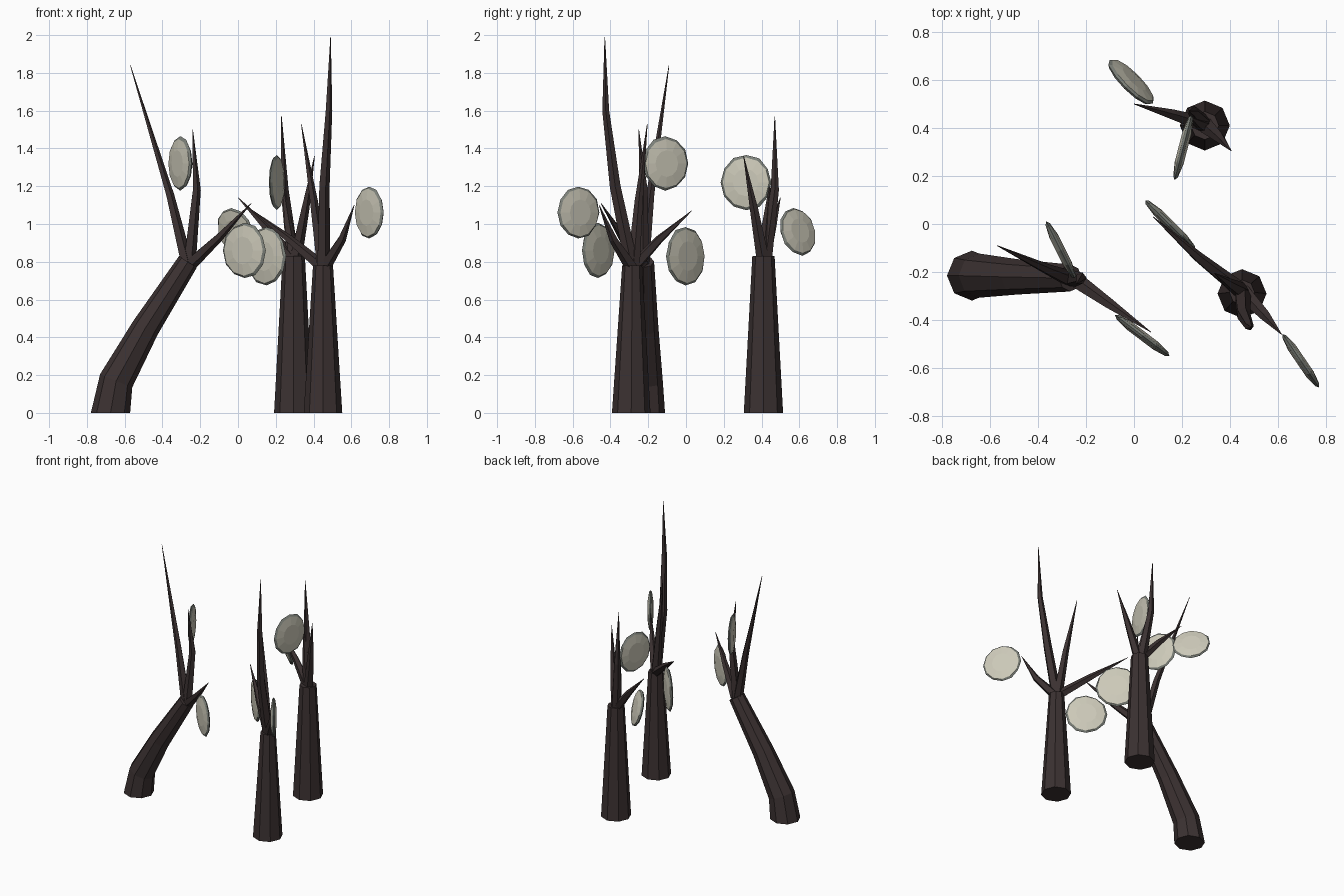
import bpy, bmesh, math, random
from mathutils import Vector

if "Cube" in bpy.data.objects:
    bpy.data.objects.remove(bpy.data.objects["Cube"])

random.seed(4)


def material(name, rgb):
    m = bpy.data.materials.new(name)
    m.diffuse_color = (*rgb, 1)
    m.use_nodes = True
    m.node_tree.nodes["Principled BSDF"].inputs["Base Color"].default_value = m.diffuse_color
    return m


BARK = material("dark bark", (0.044, 0.031, 0.031))
LEAF = material("pale leaf", (0.60, 0.58, 0.48))
RIM = material("grey leaf rim", (0.20, 0.215, 0.19))


def finish(name, bm, mats):
    bmesh.ops.recalc_face_normals(bm, faces=bm.faces)
    mesh = bpy.data.meshes.new(name)
    bm.to_mesh(mesh)
    bm.free()
    for m in mats:
        mesh.materials.append(m)
    obj = bpy.data.objects.new(name, mesh)
    bpy.context.collection.objects.link(obj)
    return obj


def tube(name, points, radii, sides, level_base=False):
    """Tapered faceted tube along a path."""
    pts = [Vector(p) for p in points]
    bm = bmesh.new()
    rings = []
    for i, (p, r) in enumerate(zip(pts, radii)):
        d = (pts[min(i + 1, len(pts) - 1)] - pts[max(i - 1, 0)]).normalized()
        if level_base and i == 0:
            d = Vector((0, 0, 1))
        u = Vector((0, 1, 0)).cross(d).normalized()
        v = d.cross(u)
        angles = [2 * math.pi * k / sides for k in range(sides)]
        rings.append([bm.verts.new(p + r * (u * math.cos(a) + v * math.sin(a))) for a in angles])
    for a, b in zip(rings, rings[1:]):
        for k in range(sides):
            j = (k + 1) % sides
            bm.faces.new((a[k], a[j], b[j], b[k]))
    bm.faces.new(rings[0])
    bm.faces.new(rings[-1])
    return finish(name, bm, [BARK])


def branch(name, start, middle, tip):
    tube(name, [start, middle, tip], [0.036, 0.023, 0.0015], 5)


def leaf(name, center, end, half_height, lean=0.0):
    """Thin domed disc standing on edge; end is the horizontal rim point (x, y)."""
    c = Vector(center)
    u = Vector((end[0] - c.x, end[1] - c.y, 0))
    n = u.normalized().cross(Vector((0, 0, 1)))
    v = (Vector((0, 0, 1)) * math.cos(lean) + n * math.sin(lean)) * half_height
    n = u.cross(v).normalized()
    bm = bmesh.new()
    sides = 12

    def ring(scale, depth, jitter=0.0):
        out = []
        for k in range(sides):
            a = 2 * math.pi * k / sides
            s = scale - random.random() * jitter
            out.append(bm.verts.new(c + (u * math.cos(a) + v * math.sin(a)) * s + n * depth))
        return out

    edge = ring(1.03, 0, 0.07)
    for side in (-1, 1):
        outer = ring(0.91, 0.010 * side)
        inner = ring(0.5, 0.019 * side)
        bm.faces.new(inner)
        for k in range(sides):
            j = (k + 1) % sides
            bm.faces.new((outer[k], outer[j], inner[j], inner[k]))
            bm.faces.new((edge[k], edge[j], outer[j], outer[k])).material_index = 1
    finish(name, bm, [LEAF, RIM])


# Trunks
tube("leaning_trunk",
     [(-0.675, -0.215, 0), (-0.645, -0.215, 0.17), (-0.49, -0.22, 0.45), (-0.265, -0.225, 0.80)],
     [0.104, 0.092, 0.074, 0.056], 8, True)
tube("back_trunk", [(0.295, 0.41, 0), (0.295, 0.41, 0.83)], [0.104, 0.059], 8, True)
tube("right_trunk", [(0.45, -0.29, 0), (0.45, -0.285, 0.78)], [0.102, 0.053], 8, True)

# Leaning tree branches
branch("leaning_tall_branch", (-0.265, -0.23, 0.76), (-0.36, -0.19, 1.15), (-0.57, -0.09, 1.84))
branch("leaning_upright_branch", (-0.26, -0.23, 0.78), (-0.22, -0.225, 1.18), (-0.24, -0.25, 1.50))
branch("leaning_side_branch", (-0.25, -0.23, 0.79), (-0.10, -0.335, 0.93), (0.07, -0.45, 1.11))

# Back tree branches
branch("back_upright_branch", (0.29, 0.42, 0.80), (0.245, 0.47, 1.18), (0.23, 0.47, 1.57))
branch("back_front_branch", (0.30, 0.41, 0.80), (0.355, 0.36, 1.08), (0.405, 0.305, 1.36))
branch("back_side_branch", (0.30, 0.41, 0.80), (0.16, 0.455, 0.97), (0.0, 0.50, 1.14))
branch("back_leaf_branch", (0.30, 0.41, 0.80), (0.265, 0.425, 1.0), (0.235, 0.445, 1.22))

# Right tree branches
tube("right_tall_branch",
     [(0.45, -0.28, 0.74), (0.455, -0.375, 1.2), (0.48, -0.425, 1.6), (0.49, -0.43, 1.99)],
     [0.038, 0.030, 0.019, 0.0015], 5)
branch("right_upright_branch", (0.45, -0.28, 0.75), (0.40, -0.25, 1.12), (0.335, -0.205, 1.53))
branch("right_inner_branch", (0.46, -0.29, 0.76), (0.27, -0.14, 0.92), (0.08, 0.03, 1.07))
branch("right_outer_branch", (0.45, -0.28, 0.76), (0.55, -0.385, 0.92), (0.615, -0.46, 1.10))

# Leaves
leaf("leaning_upper_leaf", (-0.305, -0.11, 1.32), (-0.365, 0.01), 0.142)
leaf("leaning_lower_leaf", (0.035, -0.465, 0.86), (0.147, -0.55), 0.148)
leaf("back_upper_leaf", (0.205, 0.32, 1.22), (0.17, 0.185), 0.145)
leaf("back_lower_leaf", (-0.012, 0.592, 0.96), (-0.105, 0.685), 0.132, -0.26)
leaf("right_outer_leaf", (0.695, -0.57, 1.06), (0.77, -0.68), 0.14)
leaf("right_inner_leaf", (0.15, -0.003, 0.83), (0.045, 0.10), 0.158)
